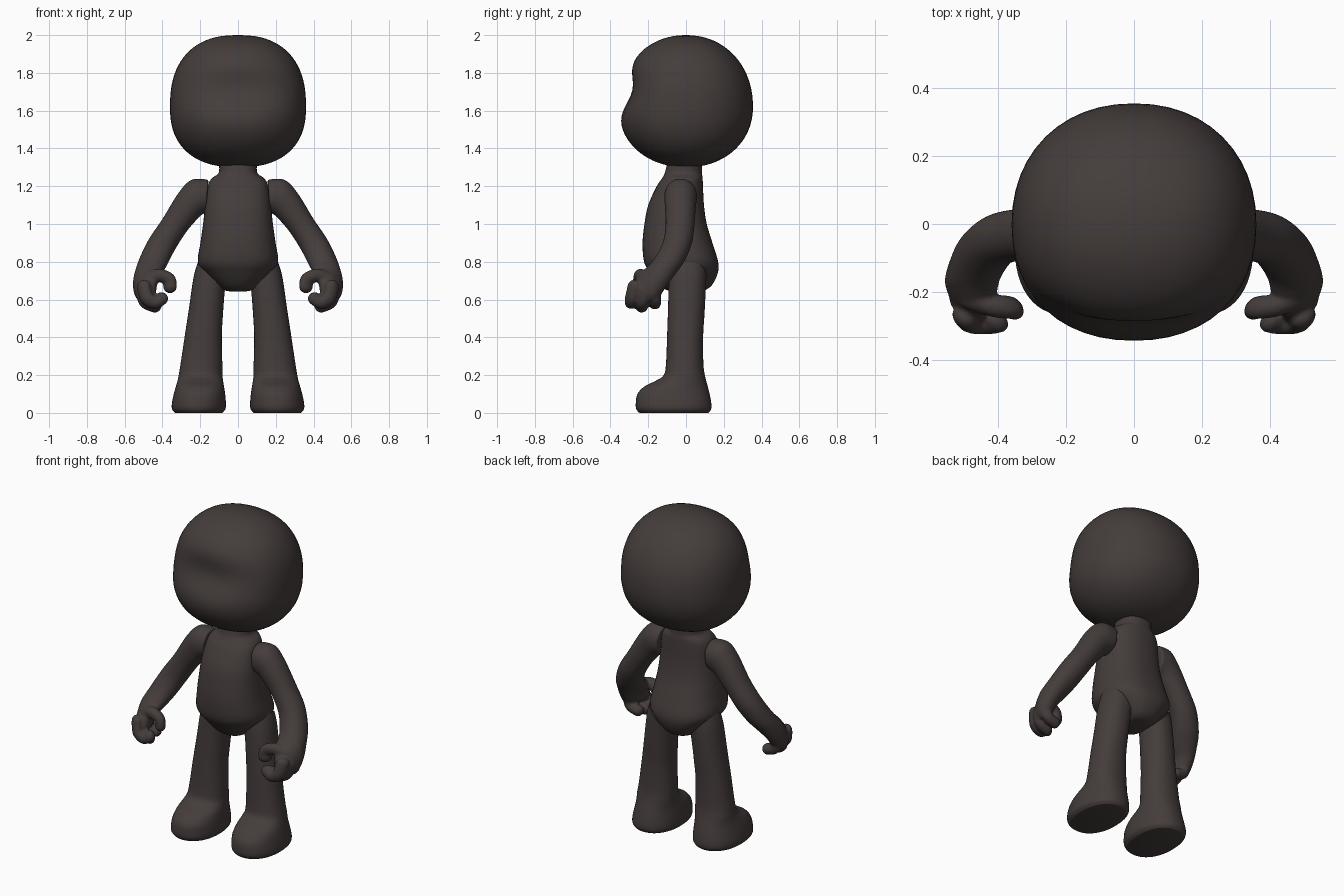
import bpy, bmesh, math
from mathutils import Vector

if "Cube" in bpy.data.objects:
    bpy.data.objects.remove(bpy.data.objects["Cube"])

mat = bpy.data.materials.new("dark_vinyl")
mat.diffuse_color = (0.058, 0.046, 0.044, 1)
mat.use_nodes = True
mat.node_tree.nodes["Principled BSDF"].inputs["Base Color"].default_value = mat.diffuse_color
SIDES = 48


def spline(rows, steps):
    """Catmull-Rom interpolation through tuples of any length."""
    out = []
    for i in range(len(rows) - 1):
        p = [rows[max(0, min(len(rows) - 1, i + k))] for k in (-1, 0, 1, 2)]
        for s in range(steps):
            t = s / steps
            out.append([b + 0.5 * t * (c - a + t * (2*a - 5*b + 4*c - d + t * (3*(b - c) + d - a)))
                        for a, b, c, d in zip(*p)])
    return out + [list(rows[-1])]


def loft(bm, rows, n, steps=5):
    """Rows: inner x, inner z, outer x, outer z, front y, back y."""
    rings = []
    for xi, zi, xo, zo, y0, y1 in spline(rows, steps):
        ring = []
        for k in range(SIDES):
            a = 2 * math.pi * k / SIDES
            c, s = math.cos(a), math.sin(a)
            c = math.copysign(abs(c) ** (2 / n), c)
            s = math.copysign(abs(s) ** (2 / n), s)
            ring.append(bm.verts.new(((xi + xo + c * (xo - xi)) / 2,
                                      (y0 + y1 + s * (y1 - y0)) / 2,
                                      (zi + zo + c * (zo - zi)) / 2)))
        rings.append(ring)
    for r, q in zip(rings, rings[1:]):
        for k in range(SIDES):
            j = (k + 1) % SIDES
            bm.faces.new((r[k], r[j], q[j], q[k]))
    bm.faces.new(rings[0])
    bm.faces.new(rings[-1])


def digit(bm, path, r):
    """Rounded finger along a path, fused later by the remesh."""
    for p in spline(path, 8):
        res = bmesh.ops.create_icosphere(bm, subdivisions=2, radius=r)
        bmesh.ops.translate(bm, verts=res["verts"], vec=Vector(p))


def finish(bm, name, mirrored=False, fuse=False):
    bmesh.ops.recalc_face_normals(bm, faces=bm.faces)
    me = bpy.data.meshes.new(name)
    bm.to_mesh(me)
    bm.free()
    ob = bpy.data.objects.new(name, me)
    bpy.context.collection.objects.link(ob)
    me.materials.append(mat)
    bpy.ops.object.select_all(action='DESELECT')
    ob.select_set(True)
    bpy.context.view_layer.objects.active = ob
    bpy.ops.object.shade_smooth_by_angle(angle=math.radians(50))
    if fuse:
        m = ob.modifiers.new("fuse", 'REMESH')
        m.mode, m.voxel_size, m.use_smooth_shade = 'VOXEL', 0.007, True
        m = ob.modifiers.new("soften", 'SMOOTH')
        m.factor, m.iterations = 0.5, 5
    if mirrored:
        ob.modifiers.new("mirror", 'MIRROR').use_mirror_merge = False


def centred(rows):
    return [(-h, z, h, z, y0, y1) for z, h, y0, y1 in rows]


# Head: squared-off ball with a soft hollow pressed into the front
bm = bmesh.new()
rows = []
for i in range(41):
    r = math.cos(math.pi * (0.006 + 0.988 * i / 40))
    z = 1.62 + r * (0.38 if r > 0 else 0.32)
    hx = 0.36 * (1 - abs(r) ** 2.4) ** (1 / 2.4)
    hy = 0.36 * (1 - abs(r) ** 2.1) ** (1 / 2.1)
    rows.append((z, hx, -hy, hy * 0.985))
loft(bm, centred(rows), 2.15, 1)
for v in bm.verts:
    if v.co.y < 0:
        w = math.exp(-((v.co.z - 1.71) / 0.115) ** 2 - (v.co.x / 0.27) ** 2)
        v.co.y += 0.068 * w * min(1, -v.co.y / 0.25)
finish(bm, "head")

# Torso: neck, belly and tapered hips
bm = bmesh.new()
loft(bm, centred([
    (1.32, .10, -.10, .085), (1.27, .103, -.112, .085), (1.24, .14, -.128, .088),
    (1.20, .16, -.155, .09), (1.10, .174, -.20, .095), (1.0, .185, -.22, .11),
    (.90, .199, -.23, .14), (.80, .212, -.222, .17), (.74, .172, -.19, .168),
    (.68, .112, -.145, .14), (.65, .075, -.10, .10), (.642, .03, -.04, .04)]), 2.4)
finish(bm, "torso")

# Legs with feet: slanted hip cut, round leg, broad toe, flat sole
bm = bmesh.new()
loft(bm, [
    (.07, .645, .212, .80, -.09, .108), (.074, .60, .235, .72, -.092, .105),
    (.081, .50, .26, .55, -.096, .098), (.086, .40, .28, .42, -.10, .091),
    (.083, .26, .304, .26, -.106, .092), (.082, .20, .314, .20, -.118, .10),
    (.079, .17, .32, .17, -.16, .107), (.074, .14, .329, .14, -.22, .115),
    (.068, .10, .34, .10, -.257, .125), (.064, .05, .35, .05, -.266, .134),
    (.067, .02, .349, .02, -.263, .133), (.08, .003, .336, .003, -.25, .122),
    (.085, 0, .331, 0, -.245, .117)], 2.2)
finish(bm, "legs", mirrored=True)

# Arms with palm, three curled fingers and a thumb
bm = bmesh.new()
loft(bm, [
    (.17, 1.06, .156, 1.235, -.11, .055), (.19, 1.05, .245, 1.235, -.115, .058),
    (.212, 1.03, .315, 1.165, -.112, .052), (.272, .96, .398, 1.03, -.108, .045),
    (.33, .87, .472, .92, -.125, .03), (.372, .79, .525, .81, -.18, -.01),
    (.405, .73, .55, .73, -.25, -.06), (.44, .68, .558, .67, -.28, -.10),
    (.452, .64, .552, .62, -.29, -.13), (.462, .62, .535, .59, -.28, -.15)], 2.1)
digit(bm, [(.53, -.275, .67), (.52, -.288, .61), (.48, -.29, .585), (.44, -.285, .605)], .036)
digit(bm, [(.525, -.23, .65), (.51, -.235, .59), (.46, -.235, .565)], .036)
digit(bm, [(.51, -.165, .66), (.495, -.165, .60), (.445, -.165, .58)], .034)
digit(bm, [(.50, -.22, .71), (.44, -.24, .728), (.39, -.245, .708), (.383, -.247, .668)], .036)
for v in bm.verts:  # hand turns inward toward the front
    v.co.x -= 0.3 * max(0, -0.17 - v.co.y)
finish(bm, "arms", mirrored=True, fuse=True)
